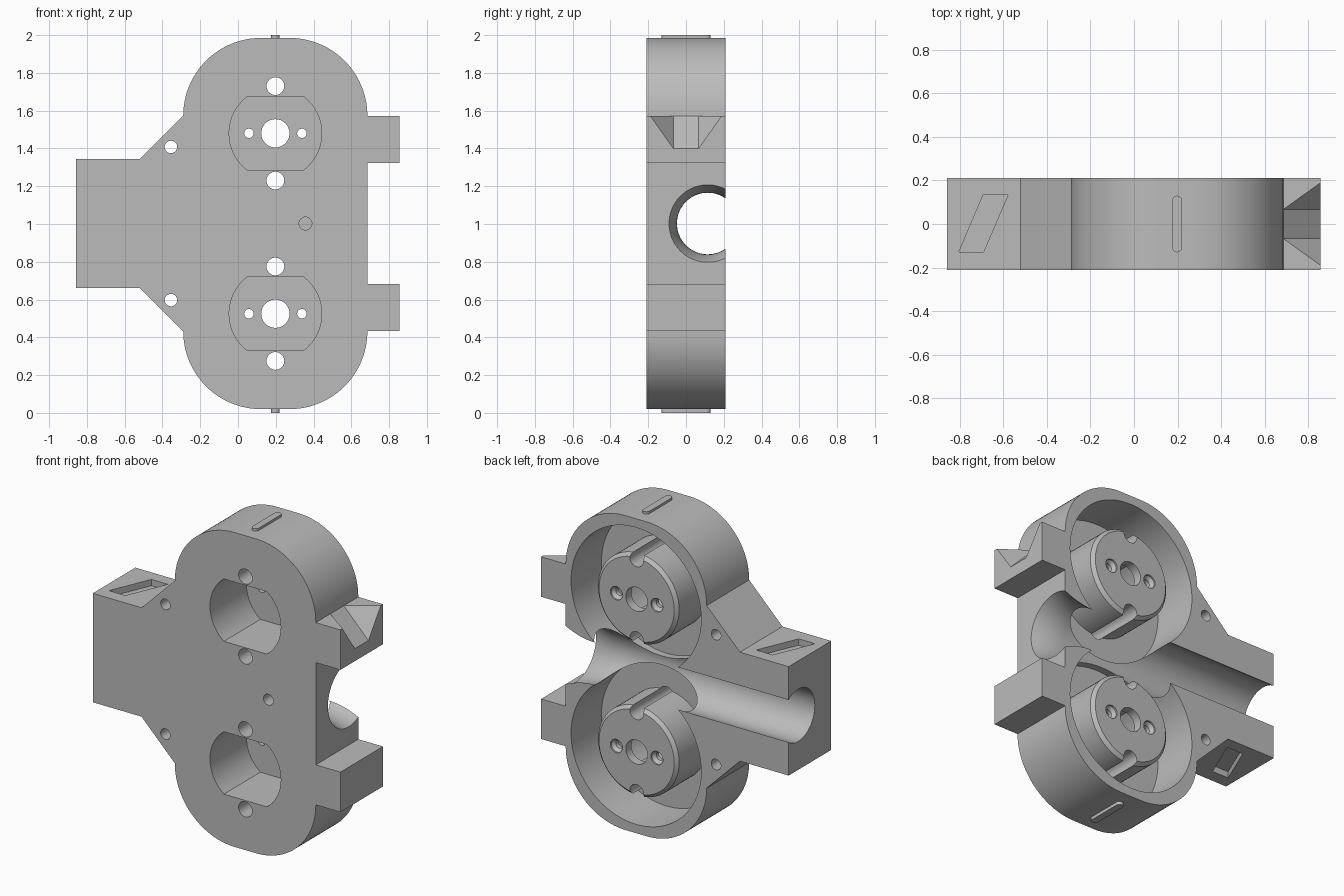
import bpy, bmesh, math
from math import sin, cos, pi

cube = bpy.data.objects.get("Cube")
if cube:
    bpy.data.objects.remove(cube, do_unlink=True)

grey = bpy.data.materials.new("plain grey")
grey.use_nodes = True
grey.diffuse_color = (0.5, 0.5, 0.5, 1)
grey.node_tree.nodes["Principled BSDF"].inputs["Base Color"].default_value = (0.5, 0.5, 0.5, 1)

FRONT, BACK = -0.21, 0.21
CX = 0.198                      # x of both round housings
ROWS = (1.48, 0.525)            # their heights
MID = 1.0025                    # symmetry height


def finish(name, bm):
    bmesh.ops.recalc_face_normals(bm, faces=bm.faces[:])
    mesh = bpy.data.meshes.new(name)
    bm.to_mesh(mesh)
    bm.free()
    mesh.materials.append(grey)
    ob = bpy.data.objects.new(name, mesh)
    bpy.context.collection.objects.link(ob)
    return ob


def loft(name, loops):
    """Skin a row of equal loops and cap both ends."""
    bm = bmesh.new()
    rings = [[bm.verts.new(p) for p in loop] for loop in loops]
    n = len(rings[0])
    for a, b in zip(rings, rings[1:]):
        for i in range(n):
            j = (i + 1) % n
            bm.faces.new((a[i], a[j], b[j], b[i]))
    bm.faces.new(rings[0])
    bm.faces.new(rings[-1][::-1])
    return finish(name, bm)


def prism_y(name, pts, y0, y1):
    return loft(name, [[(x, y, z) for x, z in pts] for y in (y0, y1)])


def prism_z(name, pts, z0, z1):
    return loft(name, [[(x, y, z) for x, y in pts] for z in (z0, z1)])


def arc(cx, cy, r, a0, a1, n):
    return [(cx + r * cos(a0 + (a1 - a0) * i / n), cy + r * sin(a0 + (a1 - a0) * i / n))
            for i in range(n + 1)]


def round_y(name, x, z, profile, n=32):
    """Turned shape along y from (y, radius) pairs."""
    return loft(name, [[(px, y, pz) for px, pz in arc(x, z, r, 0, 2 * pi, n)[:-1]]
                       for y, r in profile])


def round_x(name, y, z, profile, n=72):
    """Turned shape along x from (x, radius) pairs."""
    return loft(name, [[(x, py, pz) for py, pz in arc(y, z, r, 0, 2 * pi, n)[:-1]]
                       for x, r in profile])


def combine(tool, operation="DIFFERENCE"):
    mod = body.modifiers.new(tool.name, "BOOLEAN")
    mod.operation, mod.object, mod.solver = operation, tool, "EXACT"
    bpy.context.view_layer.objects.active = body
    bpy.ops.object.modifier_apply(modifier=mod.name)
    bpy.data.objects.remove(tool, do_unlink=True)


# Plate outline: upper half, mirrored to the lower half
R = 0.412
upper = [(0.855, 1.322), (0.855, 1.572), (0.685, 1.572)]
upper = [(0.685, 1.322)] + upper
upper += arc(0.685 - R, 1.573, R, 0, pi / 2, 24)[1:]
upper += arc(-0.29 + R, 1.573, R, pi / 2, pi, 24)
upper += [(-0.52, 1.343), (-0.857, 1.343)]
lower = [(x, 2 * MID - z) for x, z in reversed(upper)]
body = prism_y("housing_plate", upper + lower, FRONT, BACK)

# Round pockets sunk from the back
for z in ROWS:
    combine(round_y("pocket", CX, z, [(-0.09, 0.45), (0.4, 0.45)], 96))

# Lengthwise channel with a flared mouth on the tab side
flare = [(0.685 - 0.2 * cos(a), 0.205 - 0.042 * sin(a))
         for a in [i * pi / 16 for i in range(9)]]
flare = [(0.485 + 0.2 * t, 0.163 + 0.042 * t ** 2) for t in [i / 8 for i in range(9)]]
combine(round_x("channel", 0.115, MID, [(-1, 0.163)] + flare + [(0.75, 0.225)]))

# Bosses standing in the pockets, with chamfered rims
for z in ROWS:
    combine(round_y("boss", CX, z, [(-0.15, 0.28), (0.185, 0.28), (0.205, 0.26)], 72), "UNION")

# Flat-sided front recesses and the holes of each boss
for z in ROWS:
    a = math.asin(0.195 / 0.245)
    flat_round = arc(CX, z, 0.245, -a, a, 20) + arc(CX, z, 0.245, pi - a, pi + a, 20)
    combine(prism_y("front_recess", flat_round, -0.3, 0.15))
    combine(round_y("shaft_hole", CX, z, [(0.1, 0.075), (0.3, 0.075)]))
    for side in (-1, 1):
        combine(round_y("screw_hole", CX + side * 0.14, z,
                        [(0.1, 0.025), (0.175, 0.025), (0.195, 0.042), (0.3, 0.042)], 24))
        combine(round_y("bolt_hole", CX, z + side * 0.25, [(-0.3, 0.047), (0.3, 0.047)]))

# Corner holes and the blind front hole
for z in (1.408, 2 * MID - 1.408):
    combine(round_y("corner_hole", -0.355, z, [(-0.3, 0.033), (0.3, 0.033)]))
combine(round_y("blind_hole", 0.357, MID, [(-0.3, 0.034), (-0.11, 0.034)]))

# Slanted recesses on the top and bottom of the arm
slant = [(-0.803, -0.128), (-0.69, -0.128), (-0.578, 0.133), (-0.692, 0.133)]
for z0, z1 in ((1.303, 1.4), (0.6, 2 * MID - 1.303)):
    combine(prism_z("arm_recess", slant, z0, z1))

# Sloping funnel notch in the upper tab
bm = bmesh.new()
for s in (-1, 1):
    for p in ((0.685, 0.067, 1.572), (0.94, 0.067, 1.314), (0.94, 0.25, 1.572),
              (0.685, 0.067, 1.7), (0.94, 0.25, 1.7)):
        bm.verts.new((p[0], s * p[1], p[2]))
bmesh.ops.convex_hull(bm, input=bm.verts[:])
combine(finish("tab_notch", bm))

# Raised round-ended ribs on the crown and the foot
rib = arc(CX, 0.108, 0.022, 0, pi, 10) + arc(CX, -0.108, 0.022, pi, 2 * pi, 10)
ribs = [prism_z("top_rib", rib, 1.97, 2.0), prism_z("bottom_rib", rib, 0.0, 0.03)]

# Smooth round surfaces, sharp edges elsewhere
for ob in [body] + ribs:
    bpy.ops.object.select_all(action="DESELECT")
    ob.select_set(True)
    bpy.context.view_layer.objects.active = ob
    bpy.ops.object.shade_smooth_by_angle(angle=math.radians(30))
